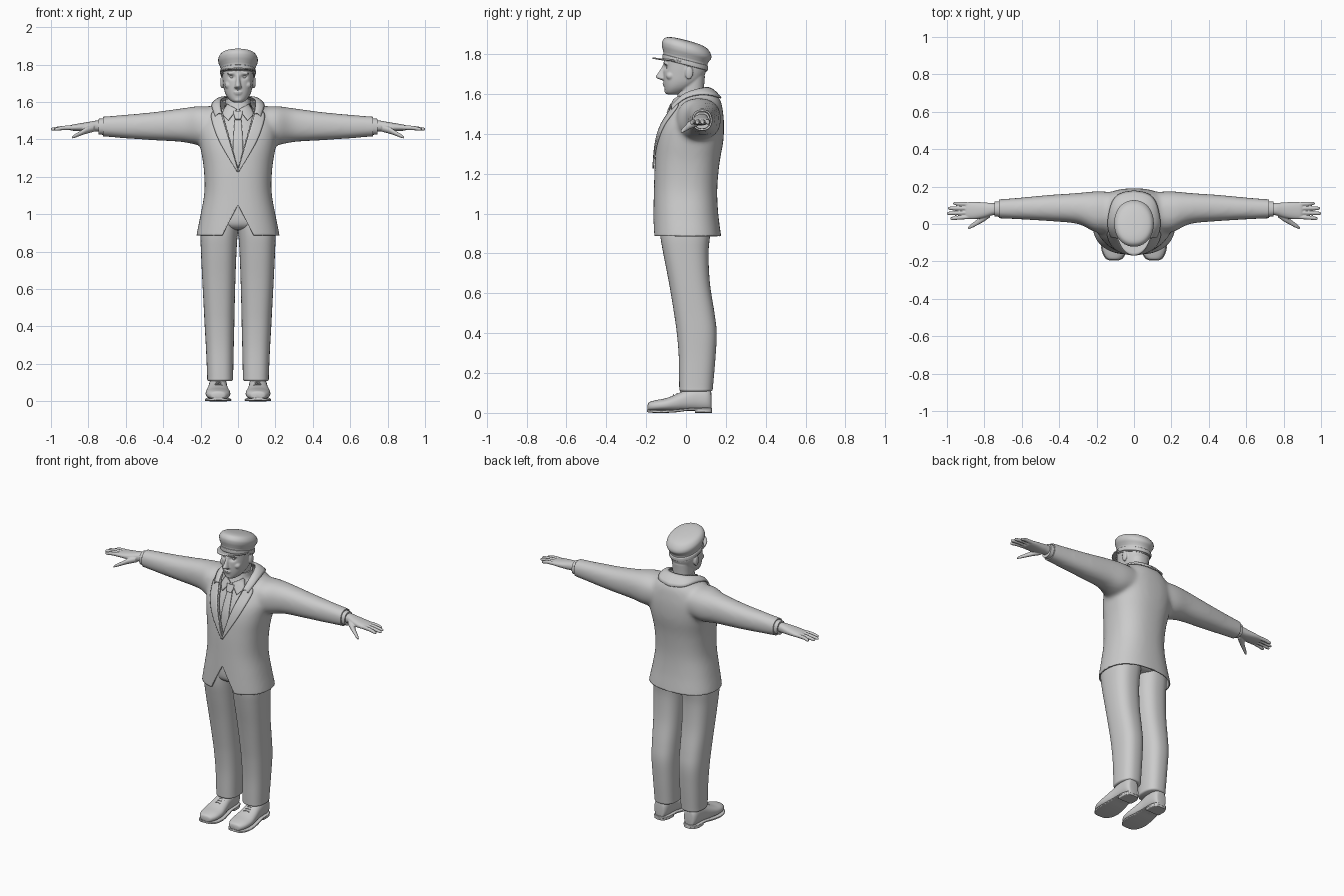
import bpy, bmesh, math
from mathutils import Vector
from mathutils.bvhtree import BVHTree


def make(name, bm, mirror=False, thick=0.0):
    bmesh.ops.recalc_face_normals(bm, faces=bm.faces[:])
    me = bpy.data.meshes.new(name)
    bm.to_mesh(me)
    bm.free()
    ob = bpy.data.objects.new(name, me)
    bpy.context.collection.objects.link(ob)
    smooth(me)
    if thick:
        m = ob.modifiers.new("thickness", 'SOLIDIFY')
        m.thickness, m.offset = thick, 0
    if mirror:
        ob.modifiers.new("mirror", 'MIRROR')
    return ob


def smooth(me):
    me.shade_smooth()
    me.set_sharp_from_angle(angle=math.radians(45))


def spline(rows, n):
    out = []
    for i in range(len(rows) - 1):
        p0, p1, p2, p3 = (rows[min(max(i + k, 0), len(rows) - 1)] for k in (-1, 0, 1, 2))
        for j in range(n):
            t = j / n
            out.append([0.5 * (2 * b + (c - a) * t + (2 * a - 5 * b + 4 * c - d) * t * t
                               + (3 * b - a - 3 * c + d) * t ** 3) for a, b, c, d in zip(p0, p1, p2, p3)])
    return out + [list(rows[-1])]


def loft(name, axis, rows, p=2.3, seg=40, n=5, mirror=False, shear=0.0):
    """Skin superellipse sections; each row is (position, a min, a max, b min, b max)."""
    bm = bmesh.new()
    rings = []
    for t, a0, a1, b0, b1 in spline(rows, n):
        ring = []
        for k in range(seg):
            c, s = math.cos(k * math.tau / seg), math.sin(k * math.tau / seg)
            a = (a0 + a1) / 2 + (a1 - a0) / 2 * math.copysign(abs(c) ** (2 / p), c)
            b = (b0 + b1) / 2 + (b1 - b0) / 2 * math.copysign(abs(s) ** (2 / p), s)
            v = {'x': (t, a, b), 'y': (a, t, b), 'z': (a, b, t - shear * b)}[axis]
            ring.append(bm.verts.new(v))
        rings.append(ring)
    for r, q in zip(rings, rings[1:]):
        for k in range(seg):
            bm.faces.new((r[k], r[k - 1], q[k - 1], q[k]))
    bm.faces.new(rings[0])
    bm.faces.new(rings[-1])
    return make(name, bm, mirror)


def sym(rows):
    return [(t, -w, w, b0, b1) for t, w, b0, b1 in rows]


def ball(name, loc, size):
    bm = bmesh.new()
    bmesh.ops.create_uvsphere(bm, u_segments=24, v_segments=14, radius=1)
    for v in bm.verts:
        v.co = Vector(loc) + Vector(a * b for a, b in zip(v.co, size))
    return make(name, bm)


def fuse(name, parts, voxel, rounds):
    """Merge overlapping parts into one continuous soft surface."""
    bm = bmesh.new()
    for o in parts:
        bm.from_mesh(o.data)
        bpy.data.objects.remove(o)
    ob = make(name, bm)
    ob.modifiers.new("merge", 'REMESH').voxel_size = voxel
    m = ob.modifiers.new("soften", 'SMOOTH')
    m.iterations, m.factor = rounds, 0.5
    bpy.context.view_layer.update()
    me = bpy.data.meshes.new_from_object(ob.evaluated_get(bpy.context.evaluated_depsgraph_get()))
    ob.modifiers.clear()
    ob.data = me
    smooth(me)
    return ob


def strip(name, grid, thick, mirror=False):
    bm = bmesh.new()
    g = [[bm.verts.new(p) for p in row] for row in grid]
    for r, q in zip(g, g[1:]):
        for k in range(len(r) - 1):
            bm.faces.new((r[k], r[k + 1], q[k + 1], q[k]))
    return make(name, bm, mirror, thick)


def tree(ob):
    bm = bmesh.new()
    bm.from_mesh(ob.data)
    return BVHTree.FromBMesh(bm)


def drape(name, left, right, bvh, off, thick=0.006, mirror=False):
    """Lay a panel between two (x, z) edges onto the front of a surface."""
    grid = []
    for a, b in zip(spline(left, 6), spline(right, 6)):
        row = []
        for k in range(7):
            x, z = (a[i] + (b[i] - a[i]) * k / 6 for i in (0, 1))
            hit = bvh.ray_cast(Vector((x, -1, z)), Vector((0, 1, 0)))[0]
            row.append((x, min(hit.y, 0.0) - off if hit else -0.02, z))
        grid.append(row)
    return strip(name, grid, thick, mirror)


# Jacket: torso and sleeves merged, then opened at hem, neck, cuffs and front
torso = loft("torso", 'z', sym([(.84, .225, -.165, .18), (.89, .222, -.166, .176), (1.0, .2, -.164, .162),
    (1.12, .18, -.161, .157), (1.25, .184, -.157, .168), (1.36, .202, -.147, .187), (1.44, .212, -.125, .191),
    (1.5, .2, -.092, .187), (1.56, .16, -.062, .176), (1.6, .115, -.042, .152), (1.64, .085, -.03, .11)]), p=2.4)
arm = [(.1, -.04, .17, 1.39, 1.57), (.2, -.045, .175, 1.37, 1.578), (.3, 0, .166, 1.386, 1.566),
       (.45, .015, .156, 1.395, 1.546), (.6, .024, .142, 1.405, 1.532), (.725, .03, .132, 1.415, 1.522),
       (.77, .03, .13, 1.417, 1.52)]
jacket = fuse("jacket", [torso, loft("arm", 'x', arm), loft("arm", 'x', [(-r[0], *r[1:]) for r in arm])], .011, 14)
jacket_tree = tree(jacket)
bm = bmesh.new()
bm.from_mesh(jacket.data)
for co, no in (((0, 0, .887), (0, 0, -1)), ((0, 0, 1.608), (0, 0, 1)), ((.722, 0, 0), (1, 0, 0)), ((-.722, 0, 0), (-1, 0, 0))):
    bmesh.ops.bisect_plane(bm, geom=bm.verts[:] + bm.edges[:] + bm.faces[:], plane_co=co, plane_no=no, clear_outer=True)
for apex, w, end in ((1.245, .1, 1.6), (1.05, .085, .885)):
    for s in (-1, 1):
        fs = [f for f in bm.faces if f.calc_center_median().y < .02 and (f.calc_center_median().z - apex) * (end - apex) > -.001]
        geom = set(fs) | {e for f in fs for e in f.edges} | {v for f in fs for v in f.verts}
        bmesh.ops.bisect_plane(bm, geom=list(geom), plane_co=(0, 0, apex), plane_no=(end - apex, 0, -s * w))
    dead = []
    for f in bm.faces:
        c = f.calc_center_median()
        if c.y < .02 and abs(c.x) < w * (c.z - apex) / (end - apex):
            dead.append(f)
    bmesh.ops.delete(bm, geom=dead, context='FACES')
bm.to_mesh(jacket.data)
bm.free()
smooth(jacket.data)
m = jacket.modifiers.new("thickness", 'SOLIDIFY')
m.thickness, m.offset = .008, -1

# Lapels and jacket collar
drape("lapel", [(.096, 1.56), (.078, 1.5), (.045, 1.39), (0, 1.235)],
      [(.125, 1.555), (.142, 1.515), (.1, 1.39), (.004, 1.225)], jacket_tree, .007, .008, True)
grid = []
for x, y, z, ox, oy, oz in spline([(0, .108, 1.632, 0, .17, 1.575), (.055, .094, 1.63, .085, .145, 1.58),
        (.085, .045, 1.618, .128, .06, 1.59), (.095, -.015, 1.592, .14, -.03, 1.57), (.088, -.075, 1.535, .13, -.09, 1.535)], 5):
    co, no = jacket_tree.find_nearest(Vector((ox, oy, oz)))[:2]
    out, top = co + no * .008, Vector((x, y, z))
    grid.append([top.lerp(out, k / 5) + Vector((0, 0, .01 * math.sin(k / 5 * math.pi))) for k in range(6)])
strip("jacket_collar", grid, .008, True)

# Shirt, tie and shirt collar
shirt = loft("shirt", 'z', sym([(1.2, .14, -.138, .12), (1.36, .15, -.128, .14), (1.44, .15, -.106, .14),
    (1.5, .125, -.08, .13), (1.55, .095, -.058, .115), (1.58, .072, -.046, .104), (1.615, .066, -.038, .1)]))
shirt_tree = tree(shirt)
drape("tie", [(-.016, 1.515), (-.024, 1.42), (-.03, 1.25)], [(.016, 1.515), (.024, 1.42), (.03, 1.25)], shirt_tree, .007)
drape("tie_knot", [(-.024, 1.55), (-.022, 1.53), (-.014, 1.505)], [(.024, 1.55), (.022, 1.53), (.014, 1.505)], shirt_tree, .013, .014)
drape("shirt_collar", [(.006, 1.56), (.028, 1.53), (.052, 1.5)], [(.058, 1.59), (.07, 1.57), (.084, 1.535)], shirt_tree, .014, .006, True)
loft("shirt_cuff", 'x', [(.69, .036, .124, 1.424, 1.514), (.745, .04, .12, 1.425, 1.51)], mirror=True)

# Hand with four fingers and a thumb
parts = [loft("palm", 'x', [(.72, .05, .11, 1.442, 1.498), (.76, .046, .112, 1.443, 1.5), (.8, .034, .115, 1.442, 1.493),
                            (.85, .026, .118, 1.444, 1.485), (.89, .027, .116, 1.447, 1.478), (.902, .035, .108, 1.453, 1.472)])]
for y, y2, tip in ((.038, .03, .982), (.06, .057, 1.001), (.083, .084, .994), (.105, .11, .968)):
    parts.append(loft("finger", 'x', [(.87, y - .011, y + .011, 1.451, 1.475), (.93, (y + y2) / 2 - .0105, (y + y2) / 2 + .0105, 1.45, 1.473),
        (tip - .012, y2 - .009, y2 + .009, 1.446, 1.464), (tip, y2 - .004, y2 + .004, 1.45, 1.459)], p=2, seg=16))
parts.append(loft("thumb", 'x', [(.77, .035, .08, 1.44, 1.48), (.81, .008, .05, 1.43, 1.467), (.84, -.008, .023, 1.42, 1.447),
                                 (.872, -.024, -.001, 1.408, 1.428), (.888, -.028, -.016, 1.404, 1.414)], p=2, seg=16))
fuse("hand", parts, .0035, 2).modifiers.new("mirror", 'MIRROR')

# Head: skull, neck, nose, ears, lips and brows merged
parts = [loft("skull", 'z', sym([(1.597, .022, -.092, -.04), (1.607, .04, -.103, -.01), (1.63, .06, -.108, .03), (1.66, .073, -.112, .07),
             (1.7, .08, -.114, .096), (1.74, .084, -.112, .104), (1.78, .084, -.11, .104), (1.82, .07, -.095, .09)])),
         loft("neck", 'z', sym([(1.5, .064, -.04, .1), (1.58, .06, -.034, .092), (1.62, .059, -.034, .09), (1.69, .062, -.03, .095)])),
         loft("nose", 'z', sym([(1.668, .01, -.12, -.09), (1.677, .019, -.142, -.09), (1.686, .017, -.153, -.09),
             (1.71, .012, -.137, -.09), (1.735, .01, -.122, -.09), (1.755, .01, -.112, -.09)]), p=2, seg=20),
         ball("chin", (0, -.09, 1.612), (.026, .018, .014)),
         ball("upper_lip", (0, -.108, 1.652), (.024, .01, .005)), ball("lower_lip", (0, -.106, 1.643), (.02, .01, .005))]
for s in (-1, 1):
    parts += [ball("ear", (s * .086, .015, 1.706), (.009, .02, .034)), ball("brow", (s * .034, -.102, 1.752), (.026, .01, .006)),
              ball("cheek", (s * .05, -.078, 1.69), (.022, .022, .02))]
head = fuse("head", parts, .0045, 3)
for v in head.data.vertices:
    d = ((abs(v.co.x) - .033) / .016) ** 2 + ((v.co.z - 1.734) / .011) ** 2
    if v.co.y < -.05:
        v.co.y += .013 * math.exp(-d)
for s in (-1, 1):
    ball("eye", (s * .033, -.085, 1.734), (.014, .014, .01))

# Cap: tilted crown, band and peak
loft("cap_crown", 'z', sym([(1.738, .089, -.112, .104), (1.775, .091, -.113, .108), (1.79, .096, -.116, .114), (1.813, .105, -.121, .127),
    (1.836, .104, -.118, .123), (1.857, .088, -.1, .103), (1.867, .055, -.065, .065), (1.87, .012, -.015, .015)]), p=2.1, shear=.26)
loft("cap_band", 'z', sym([(1.744, .09, -.113, .105), (1.748, .095, -.117, .11), (1.766, .095, -.117, .111), (1.77, .091, -.113, .108)]),
     p=2.1, shear=.26)
grid = []
for i in range(25):
    a = math.radians(-82 + 164 * i / 24)
    c, s = math.cos(a), math.sin(a)
    grid.append([((.088 + .008 * k) * s, -.108 * c - .06 * k * c ** .8, 1.762 + .008 * c + .01 * k * c)
                 for k in (0, .25, .5, .75, 1)])
strip("cap_peak", grid, .007)

# Trousers
loft("trouser_leg", 'z', [(.108, .034, .158, -.026, .125), (.115, .027, .164, -.033, .133), (.14, .026, .165, -.034, .136),
    (.28, .023, .171, -.036, .148), (.4, .02, .178, -.046, .154), (.5, .018, .183, -.06, .143), (.65, .014, .191, -.085, .12),
    (.8, .008, .198, -.114, .113), (.9, .001, .2, -.13, .122), (1.0, -.01, .185, -.13, .13)], p=2.5, mirror=True)
loft("trouser_seat", 'z', sym([(.915, .12, -.08, .1), (.93, .17, -.115, .125), (.97, .19, -.132, .14), (1.08, .165, -.13, .13)]), p=2.4)

# Shoes: upper, sole, heel and laces
loft("shoe_upper", 'y', [(-.192, .09, .125, .015, .042), (-.184, .066, .147, .01, .054), (-.15, .046, .166, .008, .064),
    (-.1, .041, .173, .008, .074), (-.05, .048, .168, .008, .093), (0, .056, .16, .01, .116), (.05, .058, .156, .01, .135),
    (.1, .062, .153, .008, .135), (.122, .072, .143, .01, .12), (.127, .085, .13, .02, .1)], p=2.3, mirror=True)
loft("shoe_sole", 'y', [(-.196, .09, .125, .006, .018), (-.186, .062, .151, .002, .016), (-.15, .041, .171, 0, .014), (-.1, .036, .177, 0, .014),
    (-.04, .044, .172, .004, .018), (.02, .053, .163, .012, .024), (.08, .054, .16, .012, .026), (.122, .068, .146, .012, .026),
    (.131, .088, .126, .013, .025)], p=5, mirror=True)
loft("shoe_heel", 'y', [(.045, .056, .158, 0, .02), (.09, .056, .158, 0, .02), (.122, .07, .144, 0, .02), (.13, .088, .126, 0, .02)], p=5, mirror=True)
for i in range(4):
    y, z = -.062 + .017 * i, .09 + .0065 * i
    loft("shoe_lace", 'x', [(.076, y - .003, y + .003, z - .012, z - .006), (.106, y - .003, y + .003, z - .002, z + .004),
                            (.136, y - .003, y + .003, z - .012, z - .006)], p=2, seg=8, mirror=True)
